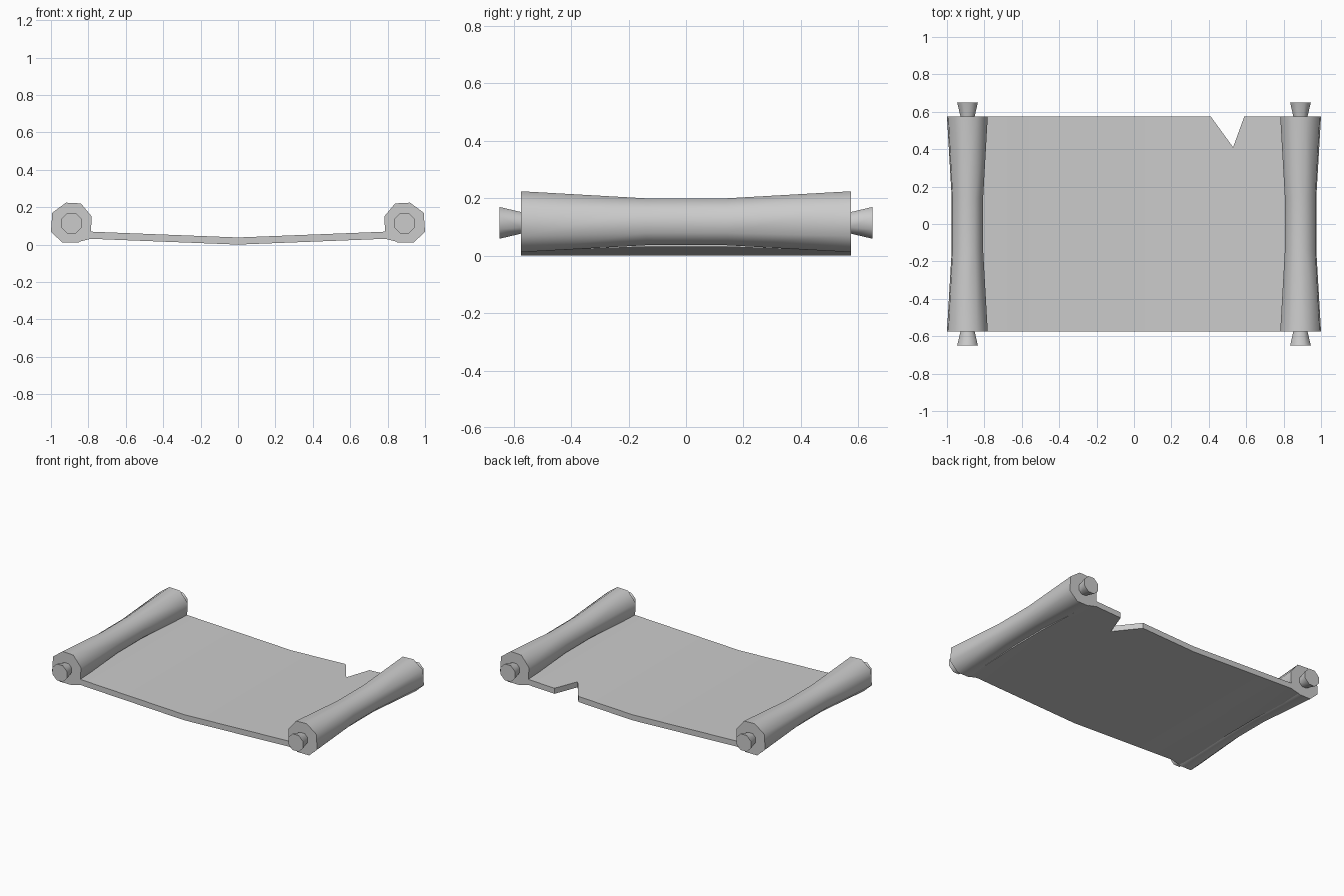
import bpy, bmesh, math

if "Cube" in bpy.data.objects:
    bpy.data.objects.remove(bpy.data.objects["Cube"])


def loft(name, rings, angle, mirror=""):
    """Skin a list of closed rings, cap both ends, smooth below the angle."""
    bm = bmesh.new()
    loops = [[bm.verts.new(p) for p in ring] for ring in rings]
    n = len(loops[0])
    for a, b in zip(loops, loops[1:]):
        for i in range(n):
            j = (i + 1) % n
            bm.faces.new((a[i], a[j], b[j], b[i]))
    bm.faces.new(loops[0])
    bm.faces.new(loops[-1])
    bmesh.ops.recalc_face_normals(bm, faces=bm.faces)
    mesh = bpy.data.meshes.new(name)
    bm.to_mesh(mesh)
    bm.free()
    obj = bpy.data.objects.new(name, mesh)
    bpy.context.collection.objects.link(obj)
    if mirror:
        mod = obj.modifiers.new("mirror", 'MIRROR')
        mod.use_axis = ("x" in mirror, "y" in mirror, False)
    mesh.shade_smooth()
    mesh.set_sharp_from_angle(angle=math.radians(angle))
    return obj


CX, CZ = 0.89, 0.117
HALF, WAIST_Y, WAIST = 0.575, 0.14, 0.77

# Rolled ends: uneven octagon pinched at the waist, mirrored left/right
octagon = [(0.92, 0.224), (0.84, 0.22), (0.782, 0.15), (0.787, 0.065),
           (0.85, 0.012), (0.94, 0.012), (1.0, 0.068), (0.993, 0.17)]
roll_rings = [[(CX + (x - CX) * s, y, CZ + (z - CZ) * s) for x, z in octagon]
              for y, s in ((-HALF, 1), (-WAIST_Y, WAIST), (WAIST_Y, WAIST), (HALF, 1))]
loft("paper_roll", roll_rings, 65, "x")

# Flared rod ends, mirrored to all four corners
rod_rings = [[(CX + r * math.cos(math.tau * (i + .5) / 8), y,
               CZ - 0.003 + r * math.sin(math.tau * (i + .5) / 8)) for i in range(8)]
             for y, r in ((HALF - 0.02, 0.038), (HALF, 0.041), (0.65, 0.06))]
loft("rod_end", rod_rings, 65, "xy")


# Sagging sheet with a torn notch in the back edge
def sag(x):
    a = abs(x)
    return 0.025 * a / 0.64 if a < 0.64 else 0.025 + 0.006 * min(1, (a - 0.64) / 0.14)


stations = [(-0.855, HALF), (-0.785, HALF), (-0.64, HALF), (0, HALF), (0.41, HALF),
            (0.53, 0.41), (0.59, HALF), (0.64, HALF), (0.785, HALF), (0.855, HALF)]
sheet_rings = []
for x, back in stations:
    rows = [-HALF, -WAIST_Y, WAIST_Y, back]
    z = sag(x)
    drop = 0.017 if abs(x) > 0.8 else 0
    bottom = [(x, y, z - (drop if abs(y) > 0.3 else 0)) for y in rows]
    top = [(x, y, z + 0.038) for y in reversed(rows)]
    sheet_rings.append(bottom + top)
loft("sheet", sheet_rings, 40)
